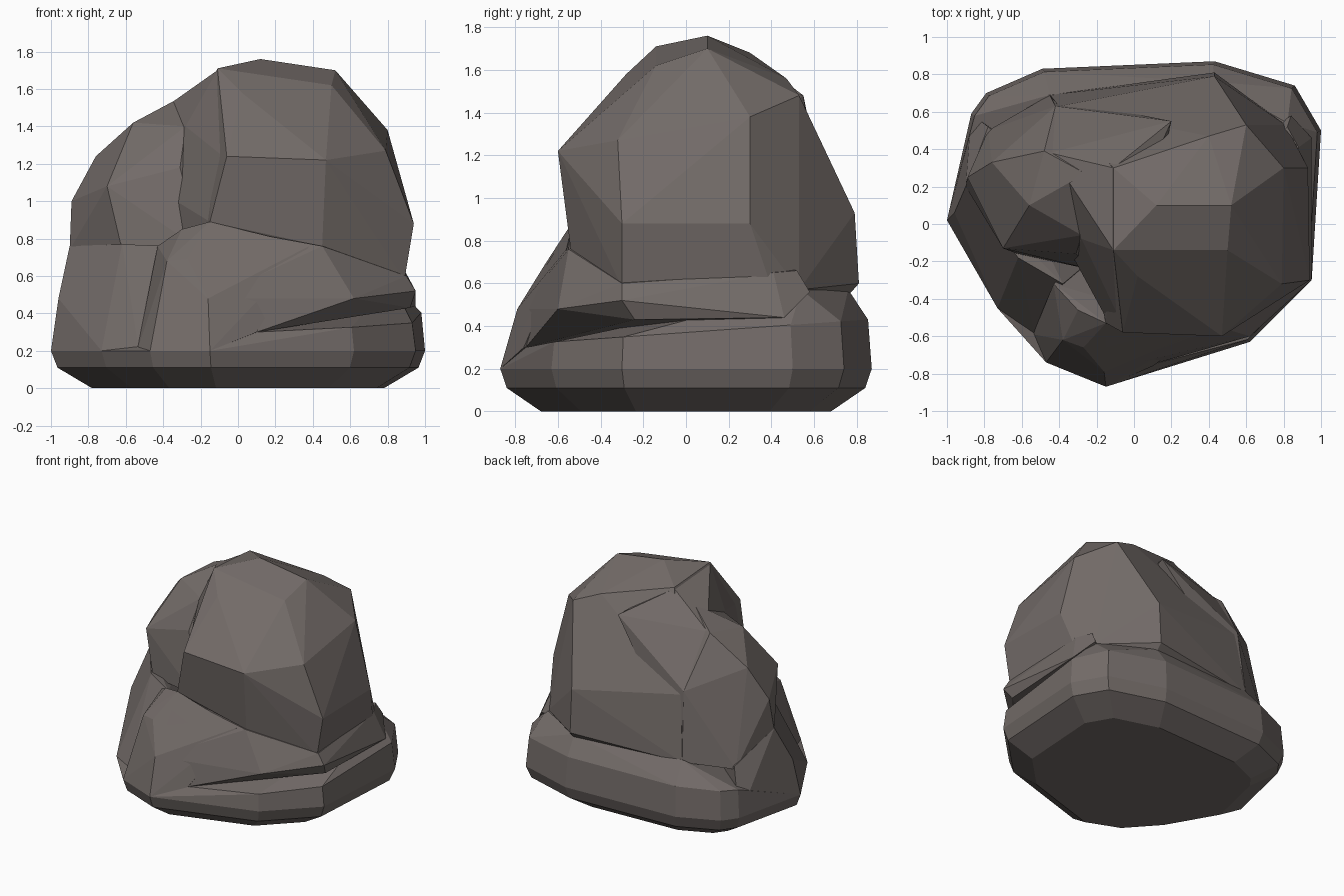
import bpy
import bmesh
import math
from mathutils import Vector

default_cube = bpy.data.objects.get("Cube")
if default_cube:
    bpy.data.objects.remove(default_cube, do_unlink=True)

# One warm grey stone colour for every part
stone = bpy.data.materials.new("warm_grey_stone")
stone.use_nodes = True
stone_colour = (0.17, 0.147, 0.138, 1)
stone.diffuse_color = stone_colour
stone.node_tree.nodes["Principled BSDF"].inputs["Base Color"].default_value = stone_colour


def chiselled_block(name, corners, merge_angle=4):
    """Wrap a flat-faced convex stone around corners given in hundredths of a unit."""
    mesh = bpy.data.meshes.new(name)
    bm = bmesh.new()
    for corner in corners:
        bm.verts.new(Vector(corner) / 100)
    hull = bmesh.ops.convex_hull(bm, input=bm.verts)
    unused = [item for item in hull["geom_interior"] if isinstance(item, bmesh.types.BMVert)]
    bmesh.ops.delete(bm, geom=unused, context="VERTS")
    # Merge nearly level triangles into broad facets
    bmesh.ops.dissolve_limit(bm, angle_limit=math.radians(merge_angle),
                             verts=bm.verts, edges=bm.edges)
    bmesh.ops.recalc_face_normals(bm, faces=bm.faces)
    bm.to_mesh(mesh)
    bm.free()
    mesh.materials.append(stone)
    block = bpy.data.objects.new(name, mesh)
    bpy.context.collection.objects.link(block)
    return block


def ring(outline, scale, height):
    """Repeat the ground outline at another size; height is a function of depth."""
    return [(x * scale, y * scale, height(y)) for x, y in outline]


# Base slab: undercut foot all round, raised rim along the back and right only
rim_outline = [(-87, 59), (-79, 70), (-49, 83), (43, 87), (86, 74),
               (100, 50), (95, -30), (62, -63), (33, -70)]
front_left_outline = [(-100, 2), (-15, -87), (-47, -74), (-73, -45)]
ground_outline = rim_outline + front_left_outline
slab = ring(ground_outline, 0.78, lambda y: 0)
slab += ring(ground_outline, 0.965, lambda y: 11)
slab += ring(ground_outline, 1, lambda y: 20)
slab += ring(rim_outline, 0.98, lambda y: 37 + y * 0.07)
back_ledge = [(43, 76, 57), (-45, 69, 58), (82, 54, 57), (10, -75, 30)]
chiselled_block("base_slab", slab + back_ledge)

# Main boulder: rounded crown, overhanging brow and tapering back
crown = [(12, 10, 176), (52, 10, 170), (-11, -14, 171), (-11, 30, 168),
         (40, 47, 156), (60, 53, 148), (2, -28, 158), (50, -14, 162)]
brow = [(-6, -58, 124), (47, -60, 122), (79, -32, 127), (80, 30, 138)]
waist = [(94, -30, 88), (93, 30, 88), (-15, -53, 89), (45, -54, 76)]
foot = [(89, -30, 58), (88, 40, 58), (81, 53, 57), (43, 81, 60), (43, 79, 93),
        (43, 74, 52), (-45, 69, 56), (-40, 63, 105), (-20, -30, 50)]
chiselled_block("main_boulder", crown + brow + waist + foot)

# Saddle joining the boulder to the shoulder
saddle = [(-26, 27, 158), (-11, -14, 170), (-11, 30, 167), (-28, -8, 140), (0, -30, 140),
          (-8, -50, 124), (-33, -17, 100), (-15, -50, 89), (-45, 68, 60),
          (-42, 63, 108), (-45, 38, 146), (20, 55, 148), (-30, -20, 76)]
chiselled_block("saddle", saddle)

# Left shoulder leaning against the boulder
shoulder_top = [(-26, 27, 158), (-48, 39, 146), (-56, 10, 142), (-28, -6, 140),
                (-76, 33, 124), (-70, -13, 108), (-31, -16, 118), (-89, 25, 100)]
shoulder_foot = [(-90, 20, 74), (-62, -16, 74), (-20, -25, 74), (-78, 50, 52),
                 (-45, 69, 56), (-42, 63, 108), (0, 30, 150)]
chiselled_block("left_shoulder", shoulder_top + shoulder_foot)

# Left skirt sloping from the shoulder down to the base
skirt = [(-100, 2, 20), (-87, 59, 20), (-73, -45, 20), (-53, -60, 20), (-96, 6, 48),
         (-90, 20, 76), (-62, -18, 77), (-38, -32, 76), (-78, 52, 55), (0, 0, 20)]
chiselled_block("left_skirt", skirt)

# Front apron bulging out below the brow
apron = [(-15, -87, 20), (-47, -74, 20), (-54, -59, 20), (-38, -62, 68),
         (-27, -66, 69), (-16, -79, 48), (-30, -46, 85), (-15, -53, 89),
         (10, -76, 30), (38, -56, 76), (-43, -32, 76), (0, 0, 20)]
chiselled_block("front_apron", apron)

# Right shelf whose lower lip hangs over a narrow groove
shelf = [(10, -75, 30), (62, -60, 48), (95, -30, 52), (90, -30, 60), (45, -55, 76),
         (-15, -54, 87), (60, -48, 40), (92, -24, 43), (88, 41, 65), (82, 52, 66),
         (95, 46, 44), (84, 58, 56), (-15, -78, 48), (0, 0, 40)]
chiselled_block("right_shelf", shelf)
